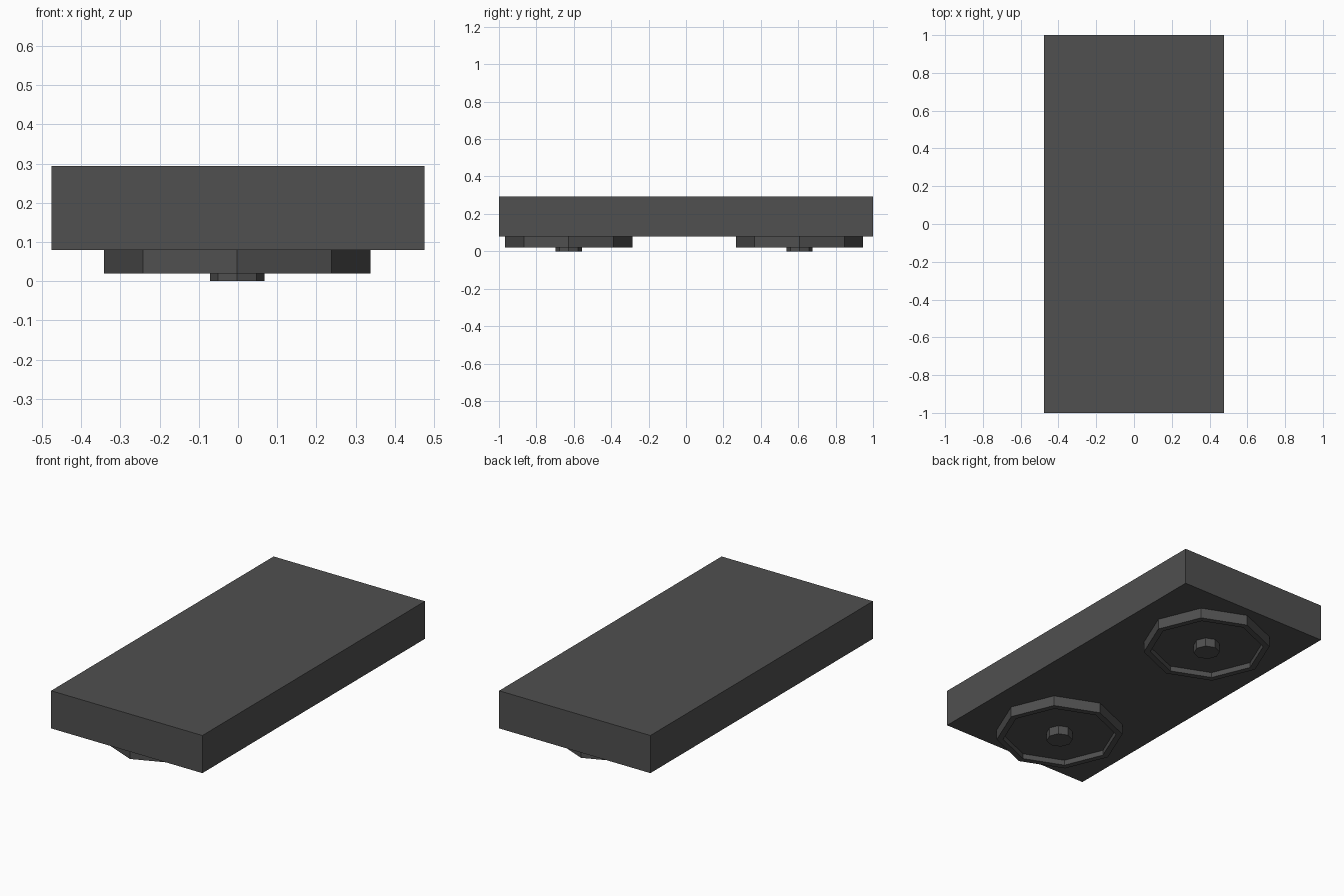
import bpy, bmesh
from mathutils import Matrix

if "Cube" in bpy.data.objects:
    bpy.data.objects.remove(bpy.data.objects["Cube"])

dark = bpy.data.materials.new("dark_grey")
dark.diffuse_color = (0.08, 0.08, 0.08, 1)
dark.use_nodes = True
dark.node_tree.nodes["Principled BSDF"].inputs["Base Color"].default_value = dark.diffuse_color


def finish(name, bm):
    bmesh.ops.recalc_face_normals(bm, faces=bm.faces)
    mesh = bpy.data.meshes.new(name)
    bm.to_mesh(mesh)
    bm.free()
    mesh.materials.append(dark)
    obj = bpy.data.objects.new(name, mesh)
    bpy.context.collection.objects.link(obj)


def octagon(x, y, radius, z0, z1):
    bm = bmesh.new()
    bmesh.ops.create_cone(bm, cap_ends=True, segments=8, radius1=radius,
                          radius2=radius, depth=z1 - z0,
                          matrix=Matrix.Translation((x, y, (z0 + z1) / 2)))
    return bm


# Slab
bm = bmesh.new()
bmesh.ops.create_cube(bm, size=1, matrix=Matrix.Translation((0, 0, 0.187))
                      @ Matrix.Diagonal((0.952, 2, 0.214, 1)))
finish("slab", bm)

for side, y in (("front", -0.627), ("back", 0.607)):
    # Octagonal cup with a recessed underside
    bm = octagon(-0.002, y, 0.34, 0.02, 0.08)
    bm.normal_update()
    base = [f for f in bm.faces if f.normal.z < -0.9]
    scale = 0.305 / 0.34
    ring = bmesh.ops.inset_region(bm, faces=base, thickness=0.032, use_even_offset=True)
    floor = base[0]
    bmesh.ops.inset_region(bm, faces=[floor], thickness=0)
    for v in floor.verts:
        v.co.z = 0.05
    finish(side + "_cup", bm)
    # Centre pin
    finish(side + "_pin", octagon(-0.002, y, 0.07, 0.0, 0.05))
